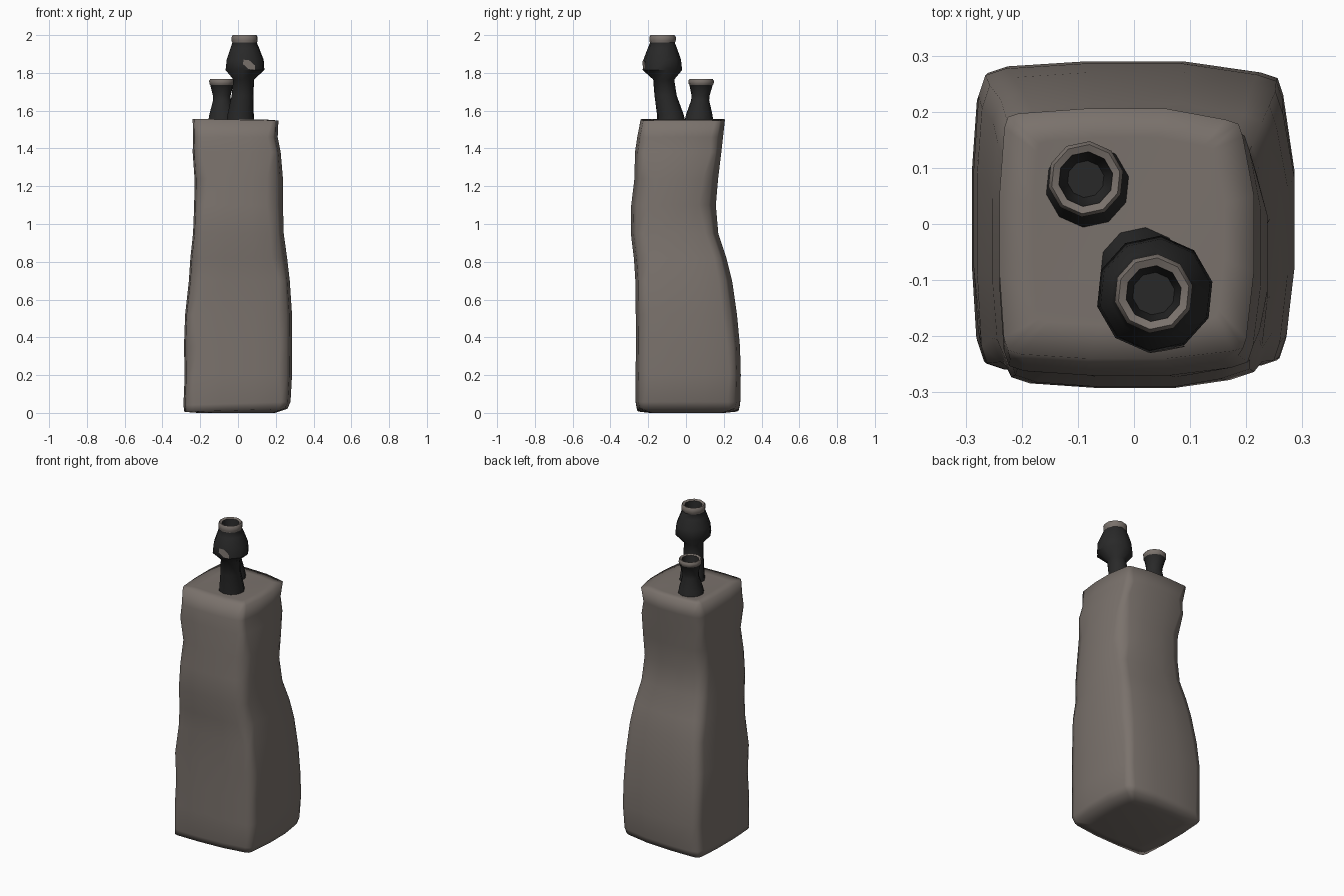
import bpy, bmesh, math, random

if "Cube" in bpy.data.objects:
    bpy.data.objects.remove(bpy.data.objects["Cube"])

random.seed(4)


def material(name, rgb):
    m = bpy.data.materials.new(name)
    m.diffuse_color = (*rgb, 1)
    m.use_nodes = True
    m.node_tree.nodes["Principled BSDF"].inputs["Base Color"].default_value = m.diffuse_color
    return m


STONE = material("warm grey stone", (0.195, 0.168, 0.150))
SOOT = material("soot black", (0.022, 0.022, 0.022))


def finish(bm, name, mats, angle, recalc=True):
    if recalc:
        bmesh.ops.recalc_face_normals(bm, faces=bm.faces)
    me = bpy.data.meshes.new(name)
    bm.to_mesh(me)
    bm.free()
    ob = bpy.data.objects.new(name, me)
    bpy.context.collection.objects.link(ob)
    for m in mats:
        me.materials.append(m)
    bpy.ops.object.select_all(action='DESELECT')
    ob.select_set(True)
    bpy.context.view_layer.objects.active = ob
    bpy.ops.object.shade_smooth_by_angle(angle=math.radians(angle))
    return ob


def bridge(bm, a, b):
    n = len(a)
    return [bm.faces.new((a[i], a[(i + 1) % n], b[(i + 1) % n], b[i])) for i in range(n)]


# Chimney stack: rounded-square sections (z, x min, x max, y min, y max, corner cut)
SECTIONS = [
    (0.014, -0.284, 0.262, -0.258, 0.278, 0.04),
    (0.05, -0.289, 0.278, -0.266, 0.287, 0.05),
    (0.20, -0.282, 0.286, -0.267, 0.290, 0.05),
    (0.35, -0.286, 0.285, -0.265, 0.286, 0.06),
    (0.52, -0.280, 0.286, -0.266, 0.270, 0.05),
    (0.70, -0.260, 0.274, -0.268, 0.244, 0.05),
    (0.82, -0.252, 0.260, -0.276, 0.214, 0.06),
    (0.95, -0.238, 0.242, -0.292, 0.171, 0.06),
    (1.10, -0.232, 0.238, -0.290, 0.158, 0.06),
    (1.24, -0.230, 0.238, -0.273, 0.170, 0.06),
    (1.38, -0.240, 0.226, -0.270, 0.187, 0.04),
    (1.46, -0.238, 0.210, -0.258, 0.196, 0.05),
    (1.552, -0.240, 0.214, -0.240, 0.206, 0.03),
]
# How far each worn corner is pulled in: front right, back right, back left, front left
WORN = (0.014, 0.020, 0.009, 0.008)


def section(bm, z, x0, x1, y0, y1, cut, tilt):
    pts = []
    corners = [(x1, y0), (x1, y1), (x0, y1), (x0, y0)]
    for k, (ox, oy) in enumerate(corners):
        c = cut * random.uniform(0.7, 1.2)
        sx, sy = (1 if ox > 0 else -1), (1 if oy > 0 else -1)
        cx, cy = ox - sx * WORN[k], oy - sy * WORN[k]
        arc = [(cx - sx * c, cy), (cx - sx * c * .25, cy - sy * c * .25), (cx, cy - sy * c)]
        pts += arc if sx * sy < 0 else arc[::-1]      # keep counter-clockwise
        nx, ny = corners[(k + 1) % 4]
        pts += [(ox + (nx - ox) * t, oy + (ny - oy) * t) for t in (0.35, 0.65)]
    return [bm.verts.new((x, y, z + tilt * x)) for x, y in pts]


bm = bmesh.new()
rings = []
for s in SECTIONS:
    tilt = 0.03 if s[0] < 0.1 else (-0.02 if s[0] > 1.5 else 0)
    rings.append(section(bm, *s, tilt))
for a, b in zip(rings, rings[1:]):
    bridge(bm, a, b)
# Caps: one inner loop, then a flat centre
for ring, z in ((rings[0], 0.0), (rings[-1], 1.552)):
    inner = [bm.verts.new((v.co.x * 0.75, v.co.y * 0.75, z)) for v in ring]
    bridge(bm, ring, inner)
    bm.faces.new(inner)
finish(bm, "chimney_stack", [STONE], 180)


# Chimney pots: leaning lathe shapes (x, y, z, radius)
def pot(name, profile, rim_z, chip_ring=None, sides=10):
    bm = bmesh.new()
    rings = []
    start = math.radians(-78 - 180 / sides)           # one side faces the front
    for x, y, z, r in profile:
        angles = [start + math.tau * i / sides for i in range(sides)]
        rings.append([bm.verts.new((x + r * math.cos(t), y + r * math.sin(t), z))
                      for t in angles])
    for a, b in zip(rings, rings[1:]):
        bridge(bm, a, b)
    bm.faces.new(rings[0])
    bm.faces.new(rings[-1])
    # worn pale rim
    for f in bm.faces:
        if min(v.co.z for v in f.verts) > rim_z:
            f.material_index = 1
    corners = None
    if chip_ring is not None:
        a, b = rings[chip_ring], rings[chip_ring + 1]
        corners = [v.co.copy() for v in (a[0], a[1], b[0], b[1])]
    finish(bm, name, [SOOT, STONE], 50)
    return corners


corners = pot("tall_pot", [
    (0.012, -0.078, 1.530, 0.077), (0.014, -0.083, 1.580, 0.071),
    (0.024, -0.108, 1.680, 0.059), (0.030, -0.118, 1.765, 0.056),
    (0.037, -0.125, 1.815, 0.105), (0.038, -0.126, 1.870, 0.100),
    (0.036, -0.125, 1.930, 0.078), (0.035, -0.125, 1.960, 0.066),
    (0.035, -0.124, 1.968, 0.070), (0.035, -0.124, 1.988, 0.071),
    (0.035, -0.124, 2.000, 0.064), (0.035, -0.124, 1.994, 0.050),
    (0.035, -0.124, 1.955, 0.046), (0.035, -0.124, 1.860, 0.038)],
    1.9585, chip_ring=4)

pot("short_pot", [
    (-0.083, 0.068, 1.530, 0.079), (-0.083, 0.070, 1.580, 0.070),
    (-0.085, 0.075, 1.655, 0.048), (-0.086, 0.077, 1.680, 0.048),
    (-0.086, 0.080, 1.736, 0.062), (-0.086, 0.080, 1.742, 0.067),
    (-0.086, 0.080, 1.758, 0.068), (-0.086, 0.080, 1.768, 0.062),
    (-0.086, 0.080, 1.763, 0.049), (-0.086, 0.080, 1.730, 0.045),
    (-0.086, 0.080, 1.690, 0.033)],
    1.735)

# Chipped patch: slanted thin plate on the front side of the tall pot
p00, p10, p01, p11 = corners
out = (p10 - p00).cross(p01 - p00).normalized() * 0.003
bm = bmesh.new()
outline = [(0, .55), (.45, .1), (1, 0), (1, .45), (.5, .95), (0, 1)]
bm.faces.new([bm.verts.new(p00.lerp(p10, u).lerp(p01.lerp(p11, u), v) + out)
              for u, v in outline])
finish(bm, "chipped_patch", [STONE], 40, recalc=False)
